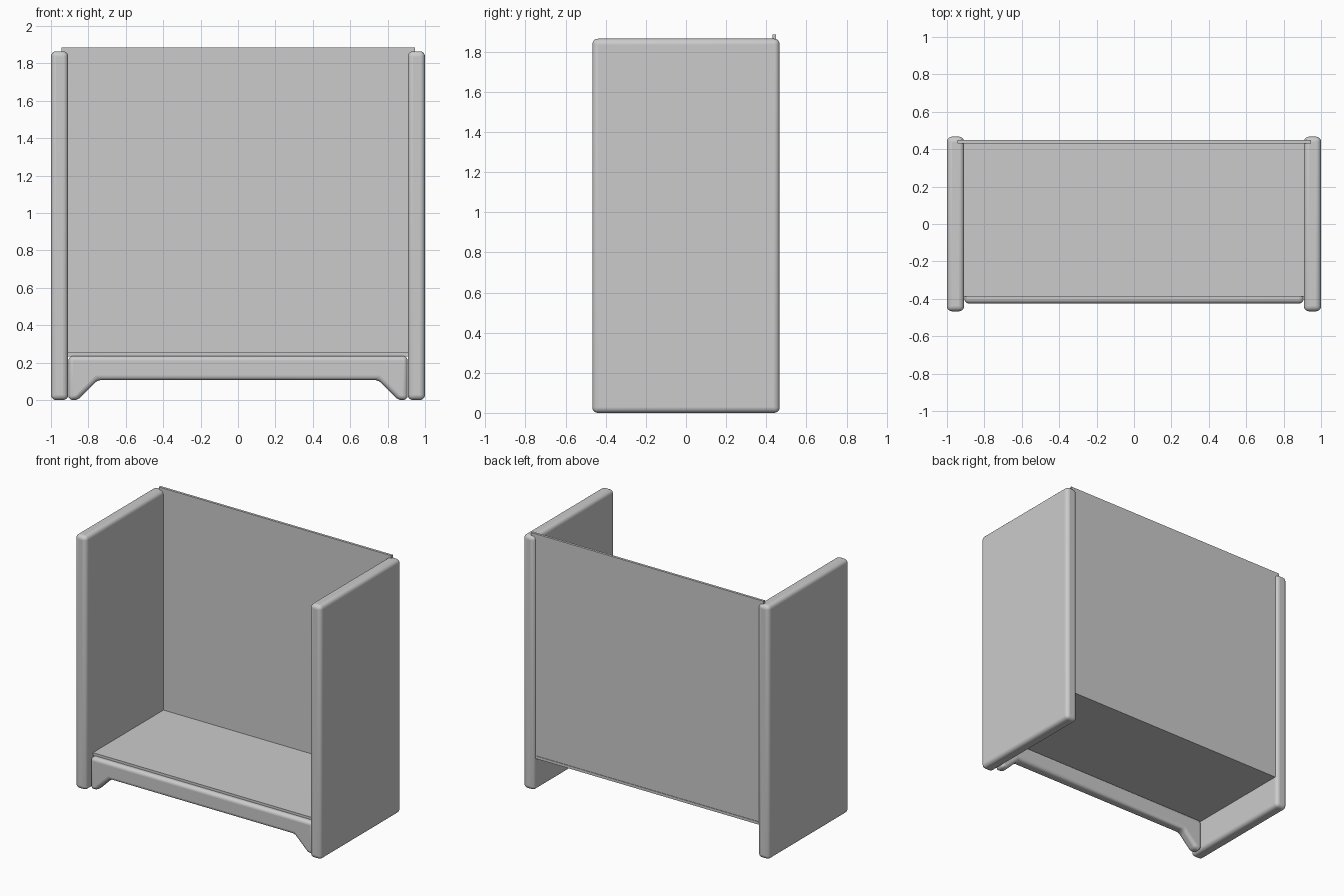
import bpy, bmesh

if "Cube" in bpy.data.objects:
    bpy.data.objects.remove(bpy.data.objects["Cube"])


def finish(name, bm, bevel=0.0):
    bmesh.ops.recalc_face_normals(bm, faces=bm.faces)
    mesh = bpy.data.meshes.new(name)
    bm.to_mesh(mesh)
    bm.free()
    obj = bpy.data.objects.new(name, mesh)
    bpy.context.collection.objects.link(obj)
    if bevel:
        mod = obj.modifiers.new("rounding", 'BEVEL')
        mod.width = bevel
        mod.segments = 5
        mod.limit_method = 'ANGLE'
        bpy.ops.object.select_all(action='DESELECT')
        obj.select_set(True)
        bpy.context.view_layer.objects.active = obj
        bpy.ops.object.shade_smooth_by_angle()
    return obj


def box(name, lo, hi, bevel=0.0):
    bm = bmesh.new()
    bmesh.ops.create_cube(bm, size=1)
    for v in bm.verts:
        v.co = [(a + b) / 2 + c * (b - a) for a, b, c in zip(lo, hi, v.co)]
    return finish(name, bm, bevel)


def extrude_xz(name, profile, y0, y1, bevel=0.0):
    bm = bmesh.new()
    face = bm.faces.new([bm.verts.new((x, y0, z)) for x, z in profile])
    new = bmesh.ops.extrude_face_region(bm, geom=[face])["geom"]
    for v in new:
        if isinstance(v, bmesh.types.BMVert):
            v.co.y = y1
    return finish(name, bm, bevel)


# Rounded side panels
box("left_side_panel", (-1, -0.467, 0), (-0.908, 0.467, 1.865), 0.028)
box("right_side_panel", (0.908, -0.467, 0), (1, 0.467, 1.865), 0.028)

# Thin back panel, let into the sides and standing slightly above them
box("back_panel", (-0.945, 0.43, 0.255), (0.945, 0.448, 1.885))

# Bottom shelf resting on the front rail
box("bottom_shelf", (-0.91, -0.388, 0.234), (0.91, 0.45, 0.254))

# Front rail with a sloped foot at each end
half = [(0.75, 0.108), (0.858, 0), (0.907, 0), (0.907, 0.236)]
profile = half + [(-x, z) for x, z in reversed(half)]
extrude_xz("front_rail", profile, -0.425, -0.345, 0.028)
